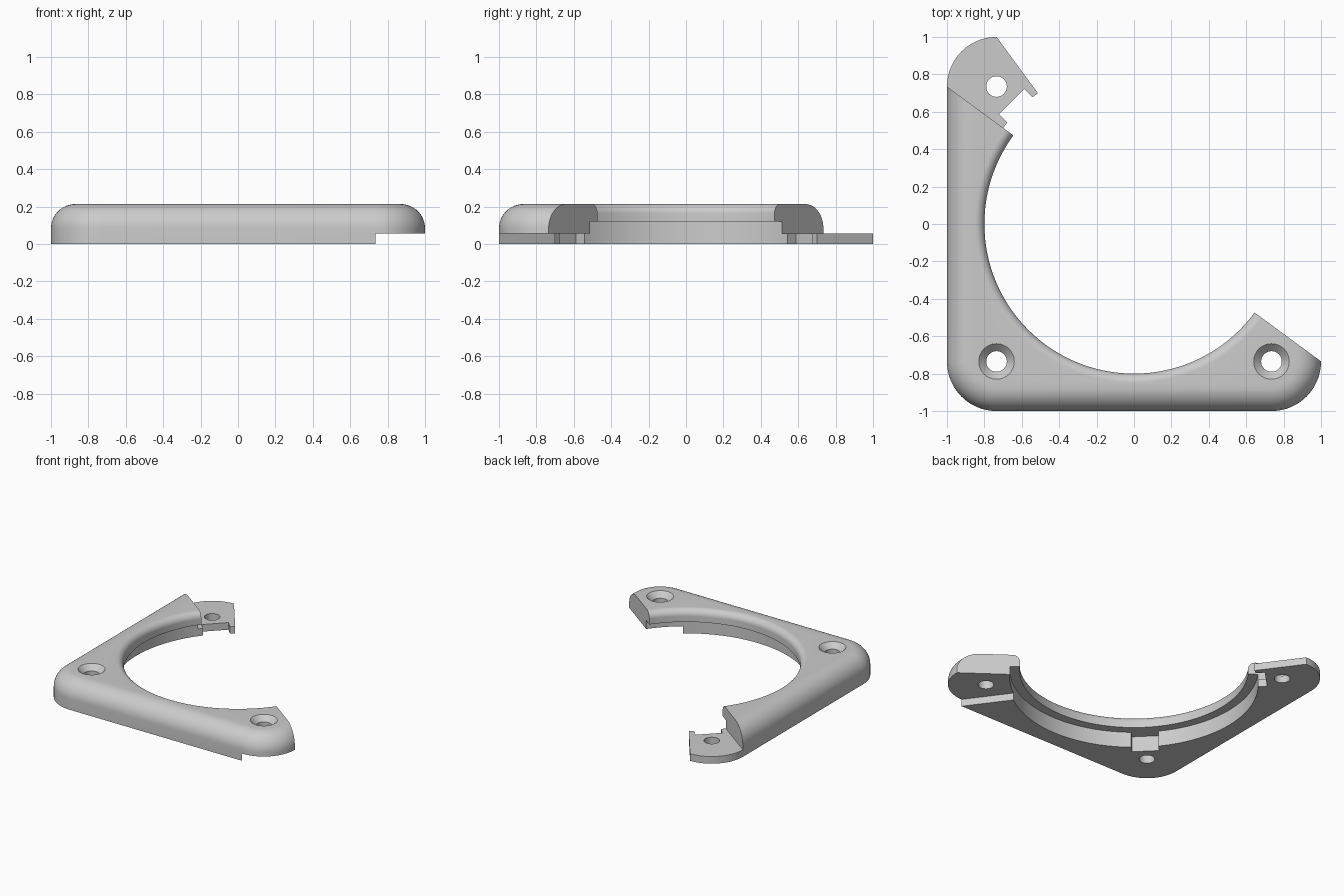
import bpy, bmesh, math
from mathutils import Matrix, Vector

cube = bpy.data.objects.get("Cube")
if cube:
    bpy.data.objects.remove(cube)

HEIGHT, LAP, LEDGE = 0.213, 0.055, 0.12      # top, lap joint, inner ledge
CORNER, FILLET, INNER_FILLET = 0.265, 0.13, 0.05
CUT = math.radians(36.3)                     # direction of the end cuts
SCREW = 0.735

grey = bpy.data.materials.new("plain grey")
grey.use_nodes = True
grey.diffuse_color = (0.6, 0.6, 0.6, 1)
grey.node_tree.nodes["Principled BSDF"].inputs["Base Color"].default_value = grey.diffuse_color


def make(name, bm):
    bmesh.ops.recalc_face_normals(bm, faces=bm.faces)
    mesh = bpy.data.meshes.new(name)
    bm.to_mesh(mesh)
    bm.free()
    mesh.materials.append(grey)
    ob = bpy.data.objects.new(name, mesh)
    bpy.context.collection.objects.link(ob)
    return ob


def loft(name, loops):
    """Skin a stack of closed loops and cap both ends."""
    bm = bmesh.new()
    rings = [[bm.verts.new(p) for p in loop] for loop in loops]
    for a, b in zip(rings, rings[1:]):
        for i in range(len(a)):
            j = (i + 1) % len(a)
            bm.faces.new((a[i], a[j], b[j], b[i]))
    bm.faces.new(rings[0])
    bm.faces.new(rings[-1])
    return make(name, bm)


def rounded_square(inset, z, steps=20):
    loop = []
    for q in range(4):
        mid = math.pi / 4 + q * math.pi / 2
        centre = Vector((math.cos(mid), math.sin(mid), 0)) * (1 - CORNER) * math.sqrt(2)
        for i in range(steps + 1):
            a = (q + i / steps) * math.pi / 2
            r = CORNER - inset
            loop.append((centre.x + r * math.cos(a), centre.y + r * math.sin(a), z))
    return loop


def lathe(name, profile, x=0, y=0, n=48):
    turn = [2 * math.pi * i / n for i in range(n)]
    return loft(name, [[(x + r * math.cos(a), y + r * math.sin(a), z) for a in turn]
                       for r, z in profile])


def box(name, size, centre, angle):
    bm = bmesh.new()
    bmesh.ops.create_cube(bm, size=1, matrix=Matrix.Rotation(angle, 4, "Z")
                          @ Matrix.Translation(centre) @ Matrix.Diagonal((*size, 1)))
    return make(name, bm)


# Solid rounded square with a filleted top edge
arc = [math.pi / 2 * i / 12 for i in range(13)]
frame = loft("corner_frame", [rounded_square(0, 0)] + [
    rounded_square(FILLET * (1 - math.cos(a)), HEIGHT - FILLET + FILLET * math.sin(a))
    for a in arc])

# Round opening with a wider recess below and a softened top rim
bore = [(0.868, -0.1), (0.868, LEDGE), (0.8, LEDGE)]
bore += [(0.8 + INNER_FILLET * (1 - math.cos(a)),
          HEIGHT - INNER_FILLET + INNER_FILLET * math.sin(a)) for a in arc]
bore.append((0.8 + INNER_FILLET, HEIGHT + 0.1))
cutters = [lathe("opening_cutter", bore, n=144)]

# Lapped ends: upper and lower layers end on different radial lines
cutters.append(box("upper_end_cutter", (4, 4, 1), (2, 0, LAP + 0.5), math.pi / 2 - CUT))
cutters.append(box("lower_end_cutter", (4, 4, 1), (2, 0, LAP - 0.5), CUT))

# Slots on the corner diagonals
for angle, top in ((1.25 * math.pi, LEDGE), (0.75 * math.pi, LAP)):
    cutters.append(box("slot_cutter", (0.226, 0.19, 1), (0.813, 0, top - 0.5), angle))

# Countersunk screw holes
screw = [(0.055, -0.1), (0.055, HEIGHT - 0.04), (0.095, HEIGHT), (0.095, HEIGHT + 0.1)]
for x, y in ((-SCREW, -SCREW), (SCREW, -SCREW), (-SCREW, SCREW)):
    cutters.append(lathe("screw_cutter", screw, x, y))

bpy.context.view_layer.objects.active = frame
for cutter in cutters:
    cutter.hide_render = True
    mod = frame.modifiers.new("cut", "BOOLEAN")
    mod.operation, mod.solver, mod.object = "DIFFERENCE", "EXACT", cutter
    bpy.ops.object.modifier_apply(modifier=mod.name)
    bpy.data.objects.remove(cutter)

bpy.ops.object.select_all(action="DESELECT")
frame.select_set(True)
bpy.ops.object.shade_smooth_by_angle(angle=math.radians(30))
